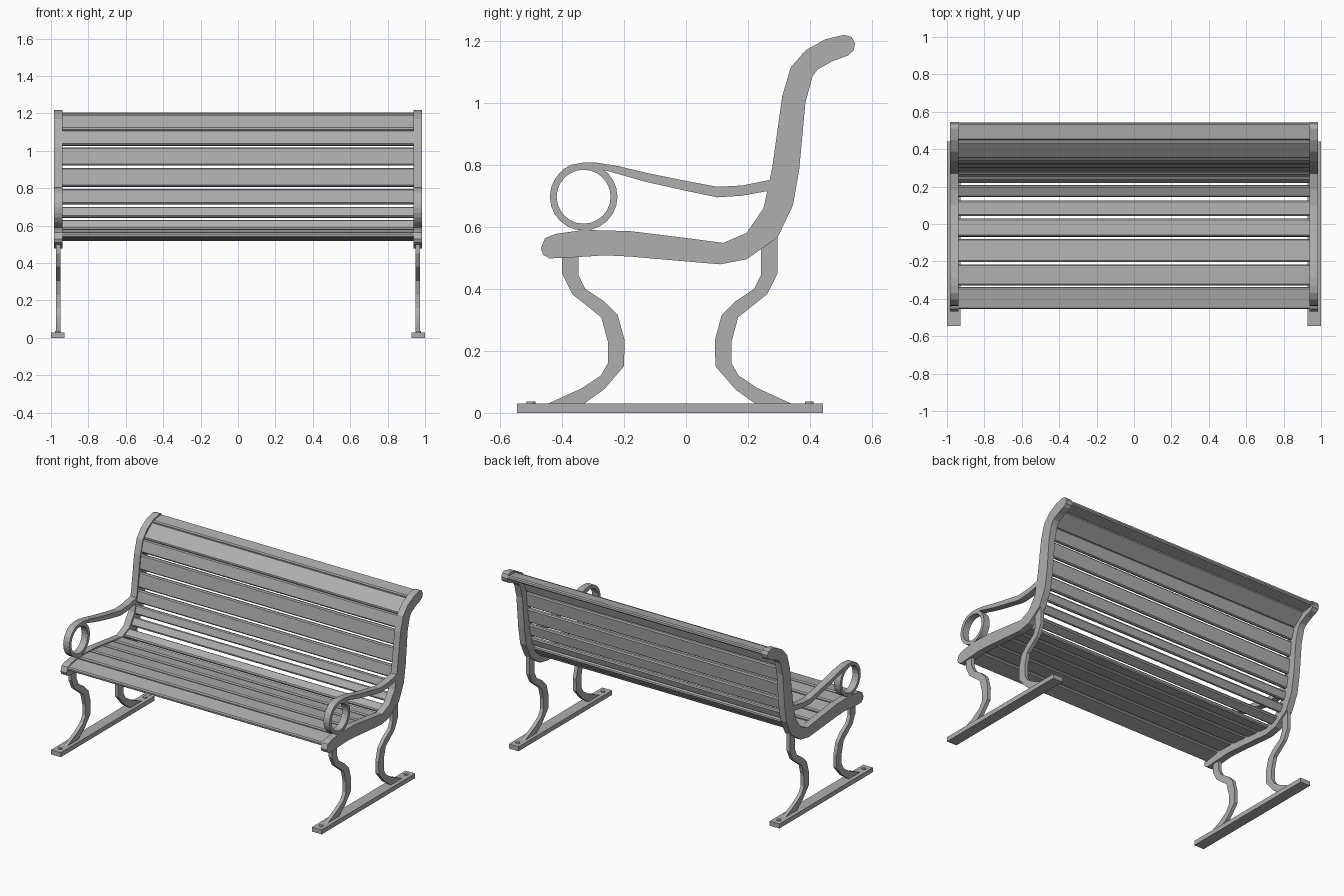
import bpy, bmesh, math
from mathutils import Vector

# Dark grey paint
paint = bpy.data.materials.new("grey_paint")
paint.diffuse_color = (0.43, 0.43, 0.43, 1)


def prism(name, pts, x0, x1, mirror=True):
    """Extrude a (y, z) outline from x0 to x1, optionally mirrored across x = 0."""
    bm = bmesh.new()
    face = bm.faces.new([bm.verts.new((x0, y, z)) for y, z in pts])
    res = bmesh.ops.extrude_face_region(bm, geom=[face])
    moved = [v for v in res["geom"] if isinstance(v, bmesh.types.BMVert)]
    bmesh.ops.translate(bm, verts=moved, vec=(x1 - x0, 0, 0))
    bmesh.ops.recalc_face_normals(bm, faces=bm.faces[:])
    return finish(name, bm, mirror)


def finish(name, bm, mirror):
    mesh = bpy.data.meshes.new(name)
    bm.to_mesh(mesh)
    bm.free()
    mesh.materials.append(paint)
    ob = bpy.data.objects.new(name, mesh)
    bpy.context.collection.objects.link(ob)
    if mirror:
        ob.modifiers.new("Mirror", 'MIRROR')
    return ob


X0, X1 = 0.939, 0.984

# S-shaped end frames carrying seat and back
prism("side_frame", [
    (-0.468, 0.53), (-0.455, 0.563), (-0.42, 0.577), (-0.33, 0.59), (-0.18, 0.586),
    (0.0, 0.564), (0.12, 0.548), (0.195, 0.58), (0.25, 0.66), (0.278, 0.79),
    (0.31, 1.02), (0.338, 1.115), (0.387, 1.17), (0.45, 1.205), (0.51, 1.219),
    (0.534, 1.212), (0.545, 1.19), (0.54, 1.168), (0.522, 1.152), (0.475, 1.135),
    (0.425, 1.108), (0.408, 1.085), (0.385, 1.0), (0.365, 0.785), (0.345, 0.67),
    (0.295, 0.565), (0.195, 0.495), (0.11, 0.479), (-0.02, 0.49), (-0.18, 0.504),
    (-0.26, 0.508), (-0.37, 0.501), (-0.44, 0.498), (-0.46, 0.51)], X0, X1)

# Curved legs, the rear one being the front one flipped
leg = [(-0.40, 0.52), (-0.40, 0.45), (-0.367, 0.383), (-0.273, 0.308), (-0.252, 0.23),
       (-0.252, 0.16), (-0.275, 0.12), (-0.335, 0.08), (-0.455, 0.025),
       (-0.335, 0.025), (-0.265, 0.075), (-0.2, 0.15), (-0.198, 0.235),
       (-0.22, 0.315), (-0.265, 0.36), (-0.325, 0.40), (-0.347, 0.445), (-0.347, 0.52)]
prism("front_leg", leg, 0.95, 0.974)
rear = [(-0.105 - y, z) for y, z in leg]
rear[0], rear[-1] = (0.295, 0.57), (0.242, 0.535)
prism("rear_leg", rear, 0.95, 0.974)

# Floor bars and bolts
prism("foot_bar", [(-0.545, 0), (0.442, 0), (0.442, 0.03), (-0.545, 0.03)], 0.928, 1.0)
for label, y in (("front", -0.5), ("rear", 0.397)):
    bm = bmesh.new()
    bmesh.ops.create_cone(bm, cap_ends=True, segments=12, radius1=0.014,
                          radius2=0.014, depth=0.012)
    bmesh.ops.translate(bm, verts=bm.verts[:], vec=(0.964, y, 0.03))
    finish(label + "_bolt", bm, True)

# Armrest rail
prism("armrest", [
    (-0.40, 0.783), (-0.37, 0.80), (-0.33, 0.807), (-0.29, 0.807), (-0.22, 0.796),
    (-0.12, 0.772), (0.0, 0.748), (0.1, 0.729), (0.18, 0.733), (0.275, 0.752),
    (0.272, 0.717), (0.18, 0.70), (0.1, 0.695), (0.0, 0.716), (-0.13, 0.745),
    (-0.26, 0.782), (-0.33, 0.79)], X0, X1)

# Armrest ring
bm = bmesh.new()
N = 24
loops = []
for i in range(N):
    a = 2 * math.pi * i / N
    loops.append([bm.verts.new((x, -0.33 + r * math.cos(a), 0.697 + r * math.sin(a)))
                  for x, r in ((X0, 0.109), (X1, 0.109), (X1, 0.087), (X0, 0.087))])
for i in range(N):
    a, b = loops[i], loops[(i + 1) % N]
    for j in range(4):
        k = (j + 1) % 4
        bm.faces.new((a[j], a[k], b[k], b[j]))
bmesh.ops.recalc_face_normals(bm, faces=bm.faces[:])
finish("armrest_ring", bm, True)

# Chamfered slats between successive joints along the seat and back
GAP, TOP, DEPTH, CUT = 0.007, 0.008, 0.026, 0.007
joints = [(-0.464, 0.569), (-0.335, 0.59), (-0.208, 0.588), (-0.072, 0.573),
          (0.037, 0.56), (0.133, 0.552), (0.204, 0.584), (0.242, 0.644), (0.264, 0.712),
          (0.281, 0.805), (0.297, 0.917), (0.311, 1.028), (0.339, 1.121),
          (0.44, 1.203), (0.545, 1.216)]
for i, (p, q) in enumerate(zip(joints, joints[1:])):
    p, q = Vector(p), Vector(q)
    d = (q - p).normalized()
    n = Vector((d.y, -d.x))
    length = (q - p).length
    section = [(GAP + CUT, TOP), (length - GAP - CUT, TOP),
               (length - GAP, TOP + CUT), (length - GAP, TOP + DEPTH - CUT),
               (length - GAP - CUT, TOP + DEPTH), (GAP + CUT, TOP + DEPTH),
               (GAP, TOP + DEPTH - CUT), (GAP, TOP + CUT)]
    prism(f"slat_{i + 1}", [p + d * s + n * t for s, t in section], -0.942, 0.942, False)
